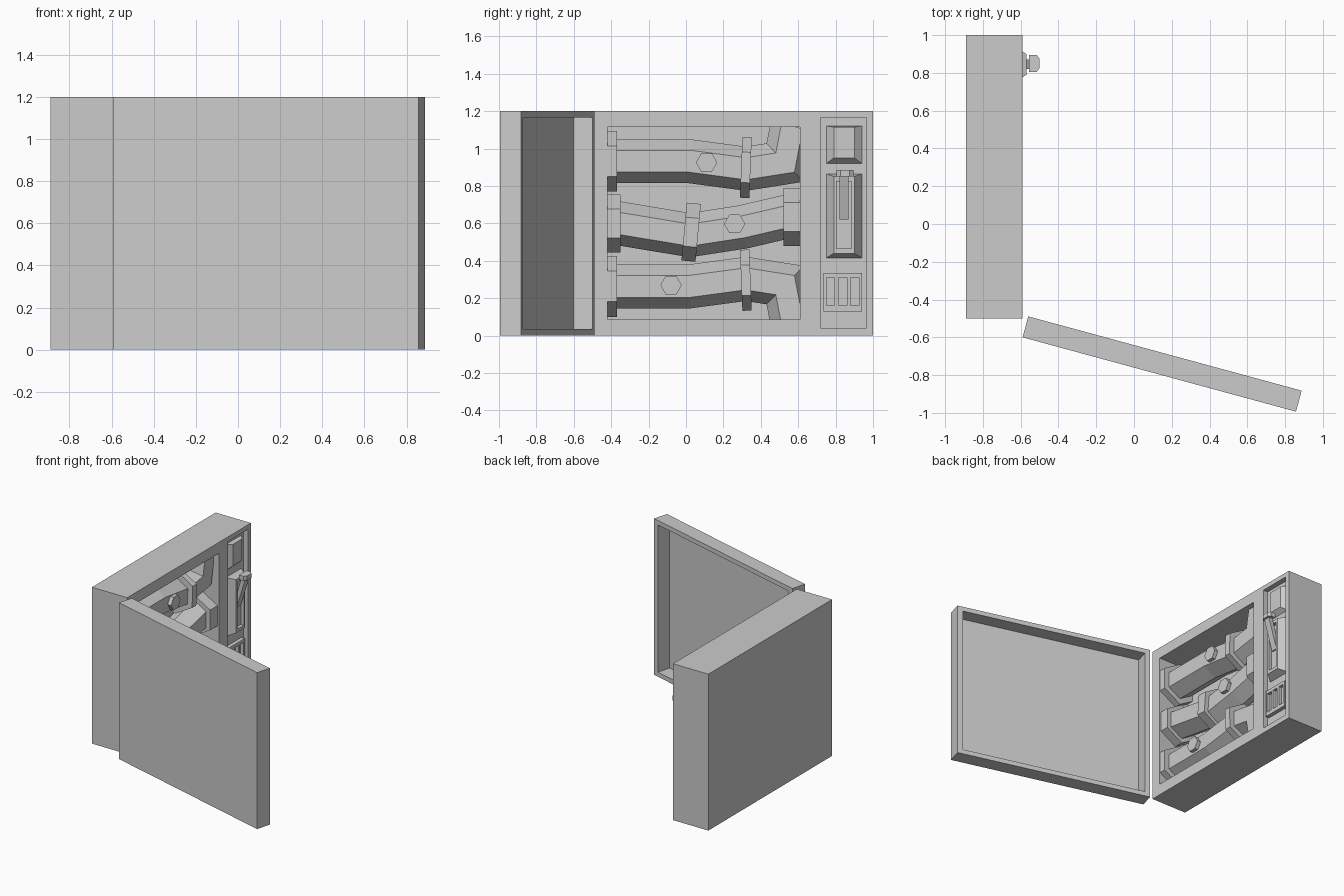
import bpy, bmesh, math
from mathutils import Vector, Matrix

if "Cube" in bpy.data.objects:
    bpy.data.objects.remove(bpy.data.objects["Cube"], do_unlink=True)

grey = bpy.data.materials.new("plain_grey")
grey.use_nodes = True
grey.diffuse_color = (0.6, 0.6, 0.6, 1)
grey.node_tree.nodes["Principled BSDF"].inputs["Base Color"].default_value = (0.6, 0.6, 0.6, 1)


def finish(name, bm):
    bmesh.ops.recalc_face_normals(bm, faces=bm.faces)
    mesh = bpy.data.meshes.new(name)
    bm.to_mesh(mesh)
    bm.free()
    mesh.materials.append(grey)
    obj = bpy.data.objects.new(name, mesh)
    bpy.context.scene.collection.objects.link(obj)
    return obj


def loft(name, rings):
    """Skin a closed solid through a list of equal-sized rings."""
    bm = bmesh.new()
    loops = [[bm.verts.new(p) for p in ring] for ring in rings]
    n = len(loops[0])
    for a, b in zip(loops, loops[1:]):
        for i in range(n):
            bm.faces.new((a[i], a[(i + 1) % n], b[(i + 1) % n], b[i]))
    bm.faces.new(loops[0])
    bm.faces.new(loops[-1])
    return finish(name, bm)


def rect(x, y0, y1, z0, z1):
    return [(x, y0, z0), (x, y1, z0), (x, y1, z1), (x, y0, z1)]


def block(name, x0, x1, *yz):
    return loft(name, [rect(x0, *yz), rect(x1, *yz)])


def cut(obj, *cutters):
    """Subtract the cutters, bake the result and delete them."""
    for c in cutters:
        c.hide_render = True
        mod = obj.modifiers.new("cut", "BOOLEAN")
        mod.operation, mod.solver, mod.object = "DIFFERENCE", "EXACT", c
    bpy.context.view_layer.update()
    graph = bpy.context.evaluated_depsgraph_get()
    mesh = bpy.data.meshes.new_from_object(obj.evaluated_get(graph))
    obj.modifiers.clear()
    obj.data = mesh
    for c in cutters:
        bpy.data.objects.remove(c, do_unlink=True)
    return obj


def hex_pipe(name, path, radius, x):
    """Sweep a hexagon along a (y, z) path with mitred bends."""
    pts = [Vector(p) for p in path]
    rings = []
    for i, p in enumerate(pts):
        d_in = (p - pts[i - 1]).normalized() if i else None
        d_out = (pts[i + 1] - p).normalized() if i < len(pts) - 1 else None
        d_in, d_out = d_in or d_out, d_out or d_in
        mid = (d_in + d_out).normalized()
        side = Vector((-mid.y, mid.x)) / mid.dot(d_in)
        ring = []
        for k in range(6):
            a = k * math.pi / 3
            q = p + side * radius * math.cos(a)
            ring.append((x + radius * math.sin(a), q.x, q.y))
        rings.append(ring)
    return loft(name, rings)


def hex_bolt(name, y, z, x0, x1, radius=0.057):
    angles = [k * math.pi / 3 for k in range(6)]
    loft(name, [[(x, y + radius * math.cos(a), z + radius * math.sin(a)) for a in angles]
                for x in (x0, x1)])


# Cabinet with a deep bay and a shallow switch panel
FRONT, PANEL, BACK = -0.59, -0.63, -0.85
cut(block("cabinet", -0.89, FRONT, -0.5, 1, 0, 1.2),
    block("bay_cutter", BACK, -0.5, -0.42, 0.61, 0.085, 1.115),
    block("panel_cutter", PANEL, -0.5, 0.72, 0.965, 0.04, 1.165))

# Open door: hollow tray swung out on its hinge edge
door = cut(block("door", 0, 1.5, 0, 0.115, 0, 1.2),
           block("door_cutter", 0.04, 1.46, 0.008, 0.2, 0.035, 1.165))
door.data.transform(Matrix.Translation((-0.59, -0.6, 0)) @ Matrix.Rotation(math.radians(-15.2), 4, "Z"))

# Pipes with collars and bolts; the lower one mirrors the upper one
PIPE_X, R, COLLAR = -0.735, 0.117, 0.163
bend = [(-0.42, 0.932), (0.02, 0.932), (0.32, 0.892), (0.53, 0.925), (0.567, 1.118)]
for name, flip, bolt_y in (("upper", False, 0.11), ("lower", True, -0.08)):
    def z_of(z):
        return 1.195 - z if flip else z
    hex_pipe(name + "_pipe", [(y, z_of(z)) for y, z in bend], R, PIPE_X)
    hex_pipe(name + "_end_collar", [(-0.42, z_of(0.932)), (-0.37, z_of(0.932))], COLLAR, PIPE_X)
    hex_pipe(name + "_mid_collar", [(0.295, z_of(0.9)), (0.345, z_of(0.898))], COLLAR, PIPE_X)
    hex_bolt(name + "_bolt", bolt_y, z_of(0.925), PIPE_X, -0.605)

hex_pipe("middle_pipe", [(-0.42, 0.61), (0.02, 0.537), (0.3, 0.58), (0.61, 0.652)], R, PIPE_X)
for name, y0, y1, z0, z1 in (("left", -0.42, -0.35, 0.6, 0.6),
                             ("centre", -0.01, 0.065, 0.556, 0.549),
                             ("right", 0.52, 0.61, 0.635, 0.635)):
    hex_pipe("middle_%s_collar" % name, [(y0, z0), (y1, z1)], 0.155, PIPE_X)
hex_bolt("middle_bolt", 0.26, 0.597, PIPE_X, -0.605)

# Sloped push button
loft("push_button", [rect(PANEL, 0.75, 0.94, 0.92, 1.12),
                     rect(-0.595, 0.79, 0.9, 0.95, 1.115)])

# Switch housing with a sunk slot
cut(loft("switch_housing", [rect(PANEL, 0.75, 0.94, 0.415, 0.865),
                            rect(-0.57, 0.79, 0.9, 0.44, 0.85)]),
    block("slot_cutter", -0.595, -0.5, 0.805, 0.885, 0.465, 0.825))

# Lever leaning out of the housing, with a chunky grip
lever = [(-0.615, 0.62), (-0.585, 0.62), (-0.515, 0.85), (-0.545, 0.86)]
loft("switch_lever", [[(x, y, z) for x, z in lever] for y in (0.82, 0.87)])
grip = [(-0.555, 0.805), (-0.515, 0.805), (-0.5, 0.825), (-0.5, 0.875), (-0.515, 0.895), (-0.555, 0.895)]
loft("lever_grip", [[(x, y, z) for x, y in grip] for z in (0.85, 0.885)])

# Vent plate with three slots
cut(block("vent_plate", PANEL, -0.6, 0.735, 0.94, 0.13, 0.335),
    *[block("vent_cutter", -0.625, -0.5, y, y + 0.045, 0.16, 0.31)
      for y in (0.75, 0.815, 0.88)])
